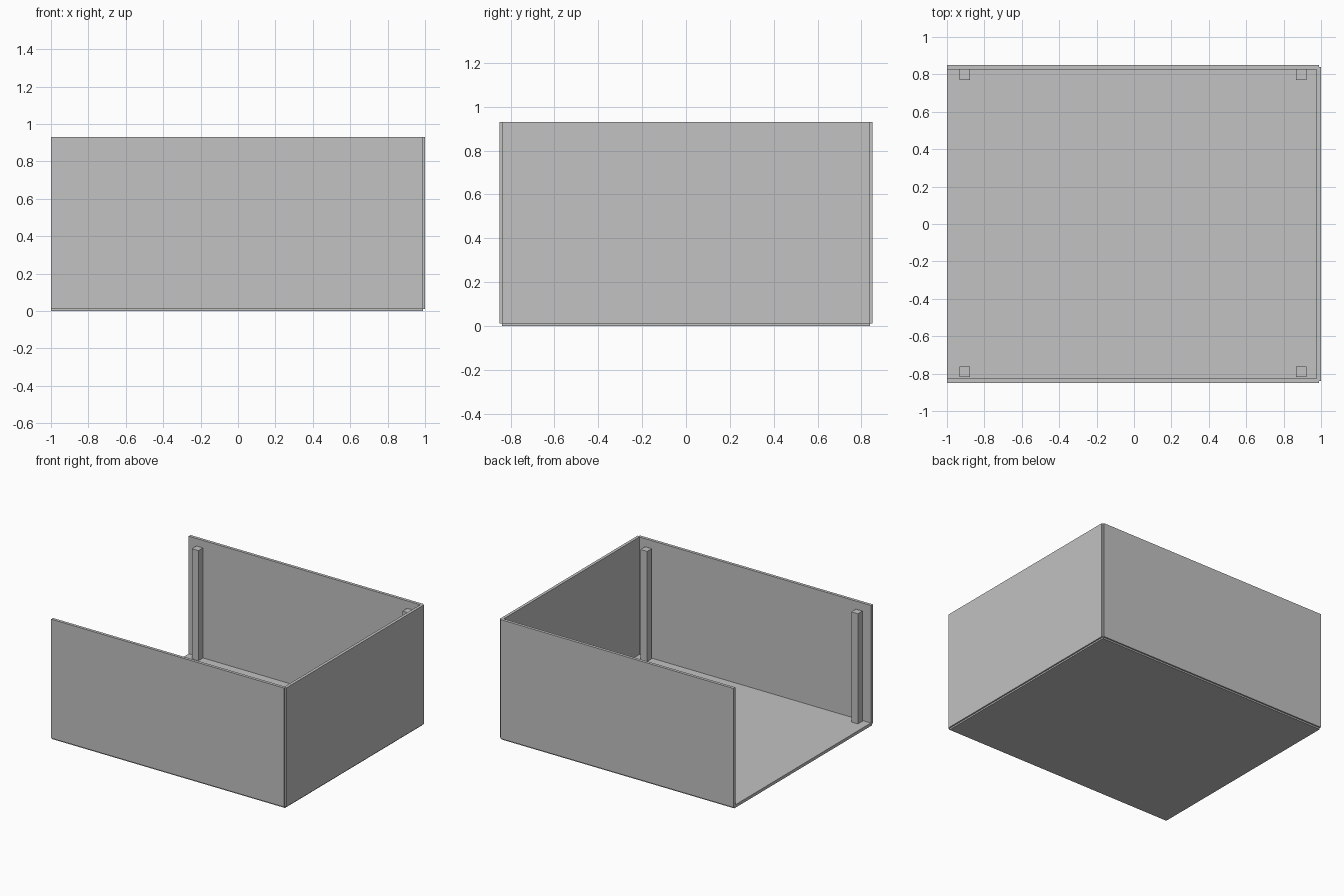
import bpy
import bmesh
from mathutils import Vector

cube = bpy.data.objects.get("Cube")
if cube:
    bpy.data.objects.remove(cube, do_unlink=True)

# Single flat grey
GREY = (0.54, 0.54, 0.54, 1)
grey = bpy.data.materials.new("plain_grey")
grey.use_nodes = True
grey.diffuse_color = GREY
grey.node_tree.nodes["Principled BSDF"].inputs["Base Color"].default_value = GREY


def box(name, low, high):
    """Axis-aligned box between two corners."""
    low, high = Vector(low), Vector(high)
    bm = bmesh.new()
    bmesh.ops.create_cube(bm, size=1)
    bmesh.ops.scale(bm, vec=high - low, verts=bm.verts)
    mesh = bpy.data.meshes.new(name)
    bm.to_mesh(mesh)
    bm.free()
    mesh.materials.append(grey)
    obj = bpy.data.objects.new(name, mesh)
    obj.location = (low + high) / 2
    bpy.context.scene.collection.objects.link(obj)
    return obj


X, Y, TOP = 1.0, 0.85, 0.93
T = 0.023        # panel thickness
H = T / 2        # panels overlap by half a thickness, leaving stepped corners

# Floor and three walls; the -x side is open
box("floor_panel", (-X, -Y + H, 0), (X - H, Y - H, T))
box("front_wall", (-X, -Y, H), (X - H, -Y + T, TOP))
box("back_wall", (-X, Y - T, H), (X - H, Y, TOP))
box("left_wall", (X - T, -Y + H, H), (X, Y - H, TOP))

# Square corner posts standing on the floor
R = 0.028
for side, x in (("right", -0.906), ("left", 0.894)):
    for end, y in (("front", -0.79), ("back", 0.798)):
        box(f"{end}_{side}_post", (x - R, y - R, H), (x + R, y + R, 0.873))
